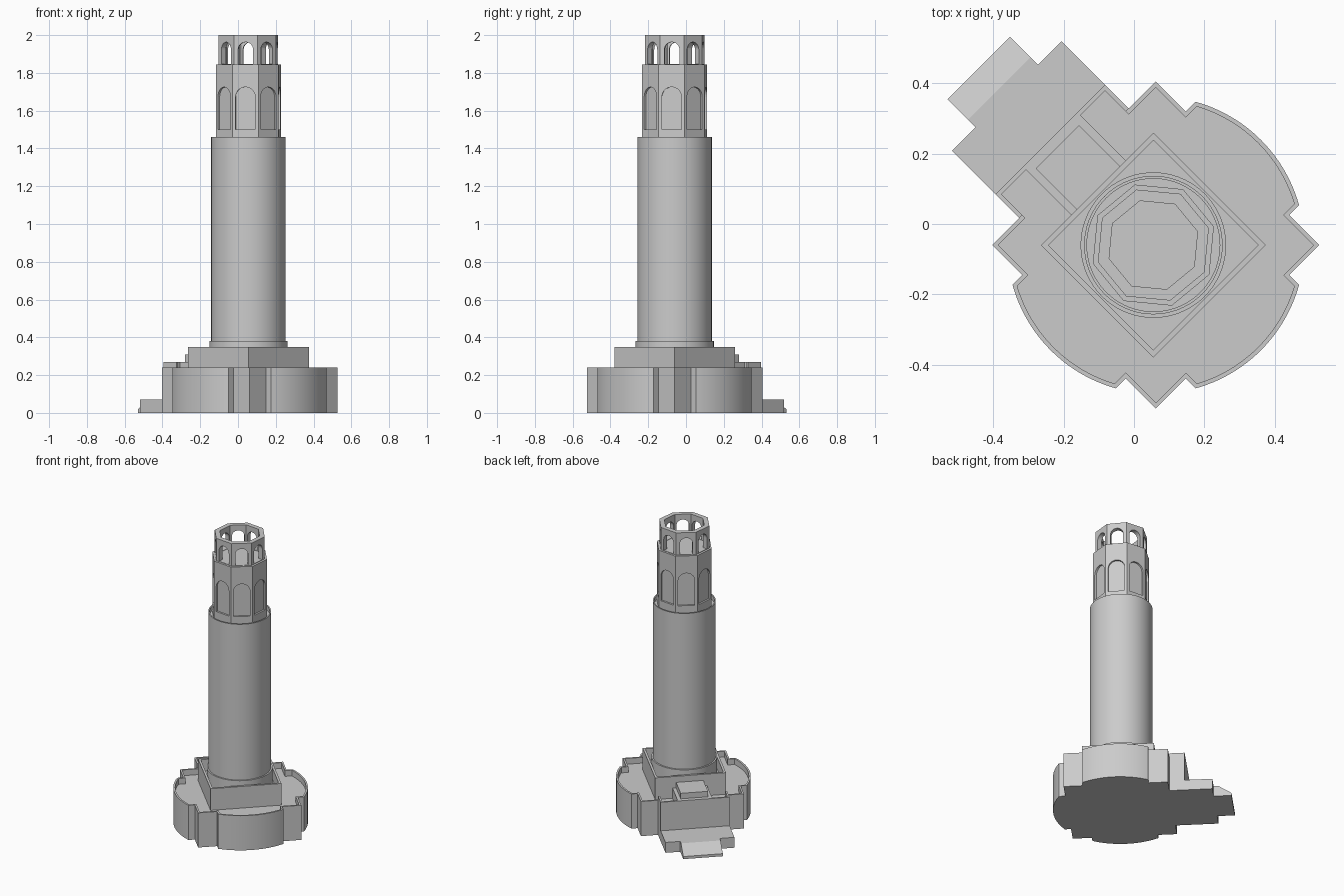
import bpy, bmesh
from math import sin, cos, pi, radians, asin
from mathutils import Vector, Matrix

old = bpy.data.objects.get("Cube")
if old:
    bpy.data.objects.remove(old)

stone = bpy.data.materials.new("grey stone")
stone.use_nodes = True
GREY = (0.6, 0.6, 0.6, 1)
stone.diffuse_color = GREY
stone.node_tree.nodes["Principled BSDF"].inputs["Base Color"].default_value = GREY

BASE = Matrix.Translation((0.062, -0.06, 0)) @ Matrix.Rotation(pi / 4, 4, 'Z')
TOWER = Matrix.Translation((0.055, -0.06, 0))
TWIST = radians(-95.5)          # direction of the first octagon face


def finish(name, bm, frame, smooth=True):
    bmesh.ops.recalc_face_normals(bm, faces=bm.faces[:])
    bm.transform(frame)
    mesh = bpy.data.meshes.new(name)
    bm.to_mesh(mesh)
    bm.free()
    mesh.materials.append(stone)
    ob = bpy.data.objects.new(name, mesh)
    bpy.context.collection.objects.link(ob)
    if smooth:
        bpy.ops.object.select_all(action='DESELECT')
        ob.select_set(True)
        bpy.context.view_layer.objects.active = ob
        bpy.ops.object.shade_smooth_by_angle(angle=radians(30))
    return ob


def inset(pts, t):
    """Mitred inward offset of a counter-clockwise outline."""
    out = []
    for i, p in enumerate(pts):
        a = (p - pts[i - 1]).normalized()
        b = (pts[(i + 1) % len(pts)] - p).normalized()
        na, nb = Vector((-a.y, a.x)), Vector((-b.y, b.x))
        out.append(p + (na + nb) * t / (1 + na.dot(nb)))
    return out


def add_prism(bm, pts, z0, z1):
    low = [bm.verts.new((p.x, p.y, z0)) for p in pts]
    high = [bm.verts.new((p.x, p.y, z1)) for p in pts]
    bm.faces.new(low)
    bm.faces.new(high)
    for i in range(len(pts)):
        bm.faces.new((low[i - 1], low[i], high[i], high[i - 1]))


def prism(name, pts, z0, z1, frame):
    bm = bmesh.new()
    add_prism(bm, pts, z0, z1)
    return finish(name, bm, frame)


def tray(name, pts, z0, floor, top, wall, frame):
    """Solid block whose roof is sunk behind a thin parapet."""
    bm = bmesh.new()
    inner = inset(pts, wall)
    rings = [[bm.verts.new((p.x, p.y, z)) for p in line]
             for line, z in ((pts, z0), (pts, top), (inner, top), (inner, floor))]
    bm.faces.new(rings[0])
    bm.faces.new(rings[-1])
    for a, b in zip(rings, rings[1:]):
        for i in range(len(pts)):
            bm.faces.new((a[i - 1], a[i], b[i], b[i - 1]))
    return finish(name, bm, frame)


def ngon(n, r, start=0.0):
    return [Vector((r * cos(start + 2 * pi * i / n), r * sin(start + 2 * pi * i / n)))
            for i in range(n)]


def rect(x0, x1, y0, y1):
    return [Vector(p) for p in ((x0, y0), (x1, y0), (x1, y1), (x0, y1))]


def cut_arches(ob, r0, r1, width, z0, z1):
    """Cut one round-headed opening into each octagon face."""
    bm = bmesh.new()
    h = width / 2
    arch = [Vector((-h, z0)), Vector((h, z0))]
    arch += [Vector((h * cos(pi * i / 14), z1 - h + h * sin(pi * i / 14))) for i in range(15)]
    for k in range(8):
        d = TWIST + k * pi / 4
        out, side = Vector((cos(d), sin(d), 0)), Vector((-sin(d), cos(d), 0))
        ends = [[bm.verts.new(out * r + side * p.x + Vector((0, 0, p.y))) for p in arch]
                for r in (r0, r1)]
        bm.faces.new(ends[0])
        bm.faces.new(ends[1])
        for i in range(len(arch)):
            bm.faces.new((ends[0][i - 1], ends[0][i], ends[1][i], ends[1][i - 1]))
    cutter = finish("arch_cutter", bm, TOWER, False)
    cutter.hide_render = True
    mod = ob.modifiers.new("arches", 'BOOLEAN')
    mod.operation, mod.solver, mod.object = 'DIFFERENCE', 'EXACT', cutter
    bpy.context.view_layer.objects.active = ob
    bpy.ops.object.modifier_apply(modifier=mod.name)
    bpy.data.objects.remove(cutter)


# Base: square with three curved bays and a flat entrance bay at the back
HALF, BAY, RADIUS, ENTRY, WALL = 0.329, 0.208, 0.423, 0.425, 0.012
plan = []
for k in range(4):
    turn = Matrix.Rotation(k * pi / 2, 2)
    if k == 1:
        w = 0.22
        bay = [Vector((ENTRY, -w)), Vector((ENTRY, w))]
    else:
        w = BAY
        sweep = asin(BAY / RADIUS)
        bay = [Vector((RADIUS * cos(a), RADIUS * sin(a)))
               for a in (sweep * (i / 12 - 1) for i in range(25))]
    side = [Vector((HALF, -HALF)), Vector((HALF, -w))] + bay + [Vector((HALF, w))]
    plan += [turn @ p for p in side]
tray("base", plan, 0, 0.2, 0.24, WALL, BASE)

# Entrance: raised parapet, roof block, hatch, terrace and ramp
w, i = 0.22, 0.22 - WALL
parapet = [Vector(p) for p in ((w, HALF), (w, ENTRY), (-w, ENTRY), (-w, HALF),
                               (-i, HALF), (-i, ENTRY - WALL), (i, ENTRY - WALL), (i, HALF))]
prism("entrance_parapet", parapet, 0.24, 0.27, BASE)
prism("entrance_roof", rect(-0.11, 0.11, 0.22, ENTRY - WALL), 0.19, 0.27, BASE)
prism("roof_hatch", rect(-0.087, 0.087, 0.22, 0.396), 0.26, 0.308, BASE)
prism("terrace", rect(-w, w, ENTRY - 0.01, 0.6), 0, 0.072, BASE)

bm = bmesh.new()
add_prism(bm, rect(-0.126, 0.126, 0.59, 0.63), 0, 0.072)
add_prism(bm, rect(-0.126, 0.126, 0.63, 0.712), 0, 0.072)
for v in bm.verts:
    if v.co.y > 0.7 and v.co.z > 0.01:
        v.co.z = 0.018
finish("entrance_ramp", bm, BASE)

# Square plinth and round shaft
PLINTH = TOWER @ Matrix.Rotation(pi / 4, 4, 'Z')
tray("plinth", rect(-0.226, 0.226, -0.226, 0.226), 0.19, 0.27, 0.35, 0.015, PLINTH)
prism("shaft_foot", ngon(72, 0.207), 0.26, 0.38, TOWER)
tray("shaft", ngon(72, 0.197), 0.37, 1.43, 1.46, 0.008, TOWER)

# Octagonal belfry with blind arches
corner = TWIST + pi / 8
belfry = prism("belfry", ngon(8, 0.18, corner), 1.42, 1.845, TOWER)
cut_arches(belfry, 0.154, 0.2, 0.104, 1.5, 1.725)

# Open lantern on top
lantern = tray("lantern", ngon(8, 0.165, corner), 1.835, 1.846, 2.0, 0.031, TOWER)
cut_arches(lantern, 0.105, 0.2, 0.08, 1.848, 1.963)
